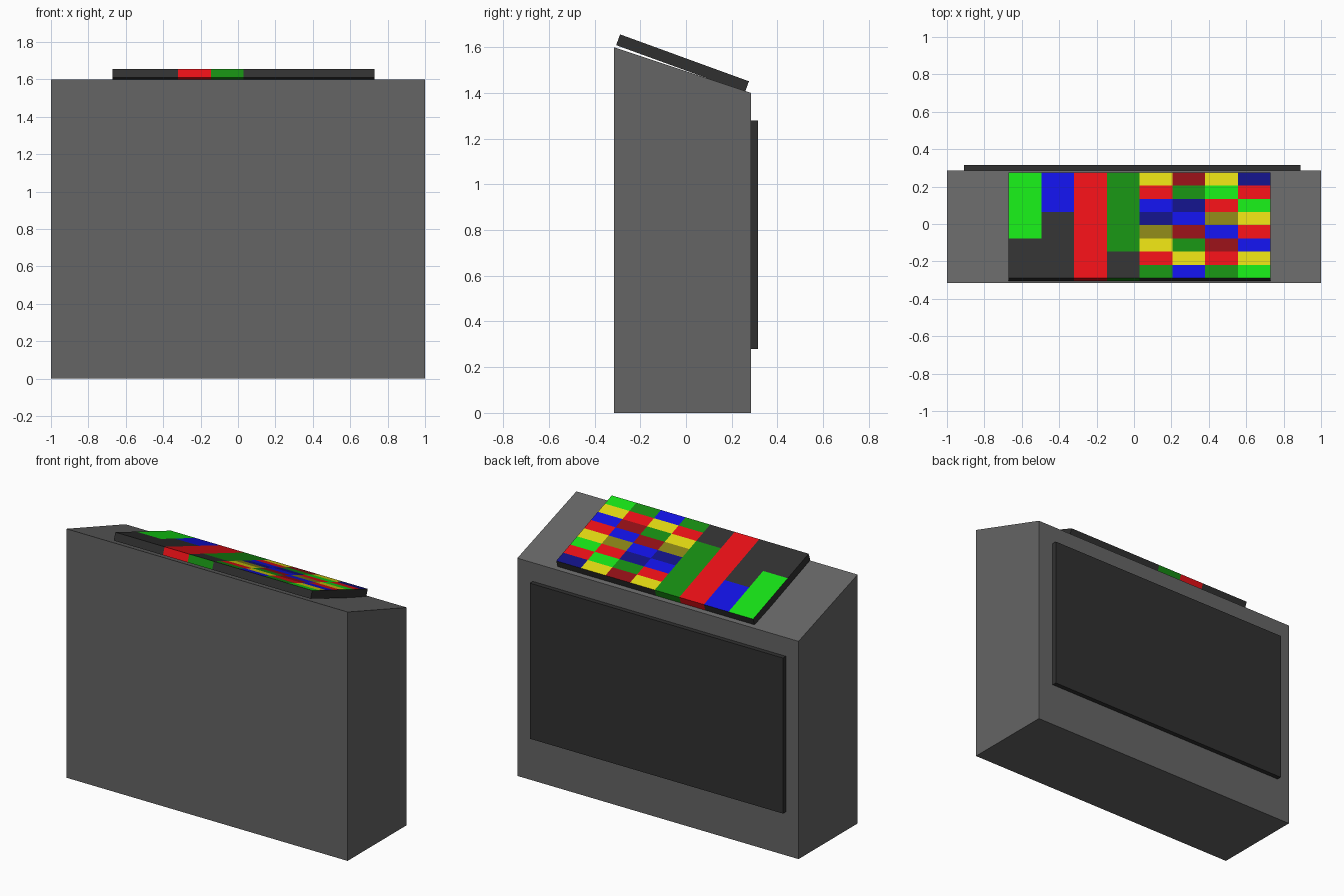
import bpy, bmesh
from math import radians
from mathutils import Matrix, Vector

if "Cube" in bpy.data.objects:
    bpy.data.objects.remove(bpy.data.objects["Cube"])

# letter -> (name, linear colour)
PALETTE = {
    'k': ("dark", (0.03, 0.03, 0.03)),
    'R': ("red", (0.8, 0.005, 0.008)), 'r': ("dark_red", (0.28, 0.005, 0.008)),
    'G': ("green", (0.008, 0.75, 0.008)), 'g': ("dark_green", (0.008, 0.26, 0.006)),
    'B': ("blue", (0.006, 0.006, 0.75)), 'b': ("navy", (0.006, 0.006, 0.23)),
    'Y': ("yellow", (0.75, 0.68, 0.006)), 'y': ("olive", (0.24, 0.22, 0.008)),
    'c': ("cabinet_grey", (0.13, 0.13, 0.13)),
}
# tile rows from the back edge to the front edge
ROWS = ["GBRgYrYb", "GBRgRgGR", "GBRgBbRG", "GkRgbByY",
        "GkRgyrBR", "kkRgYgrB", "kkRkRYRY", "kkRkgBgG"]
SIDE = "kkRgkkkk"  # stripes wrapping over front, back and underside


def material(key):
    name, rgb = PALETTE[key]
    mat = bpy.data.materials.get(name) or bpy.data.materials.new(name)
    mat.diffuse_color = (*rgb, 1)
    mat.use_nodes = True
    mat.node_tree.nodes["Principled BSDF"].inputs["Base Color"].default_value = mat.diffuse_color
    return mat


def add_object(name, bm, keys):
    bmesh.ops.recalc_face_normals(bm, faces=bm.faces)
    mesh = bpy.data.meshes.new(name)
    bm.to_mesh(mesh)
    bm.free()
    for k in keys:
        mesh.materials.append(material(k))
    obj = bpy.data.objects.new(name, mesh)
    bpy.context.collection.objects.link(obj)
    return obj


def box(size):
    bm = bmesh.new()
    bmesh.ops.create_cube(bm, size=1, matrix=Matrix.Diagonal((*size, 1)))
    return bm


# Cabinet: side profile with a sloping top, extruded across the width
bm = bmesh.new()
profile = [(-0.315, 0), (0.285, 0), (0.285, 1.4), (-0.315, 1.6)]
face = bm.faces.new([bm.verts.new((-1, y, z)) for y, z in profile])
ext = bmesh.ops.extrude_face_region(bm, geom=[face])
verts = [v for v in ext["geom"] if isinstance(v, bmesh.types.BMVert)]
bmesh.ops.translate(bm, verts=verts, vec=(2, 0, 0))
add_object("cabinet", bm, "c")

# Back panel
panel = add_object("back_panel", box((1.8, 0.04, 1.0)), "k")
panel.location = (-0.01, 0.295, 0.78)

# Tilted display slab, cut into an 8 x 8 grid of coloured tiles
W, D, T, N = 1.4, 0.6, 0.05, 8
bm = box((W, D, T))
for i in range(1, N):
    for co, no in (((W * (i / N - 0.5), 0, 0), (1, 0, 0)),
                   ((0, D * (i / N - 0.5), 0), (0, 1, 0))):
        bmesh.ops.bisect_plane(bm, geom=bm.verts[:] + bm.edges[:] + bm.faces[:],
                               plane_co=co, plane_no=no)
bm.normal_update()
keys = list("kRrGgBbYy")
for f in bm.faces:
    c = f.calc_center_median()
    col = min(N - 1, max(0, int((c.x / W + 0.5) * N)))
    row = min(N - 1, max(0, int((0.5 - c.y / D) * N)))
    if f.normal.z > 0.5:
        key = ROWS[row][col]
    elif abs(f.normal.x) > 0.5:
        key = 'k'
    else:
        key = SIDE[col]
    f.material_index = keys.index(key)
slab = add_object("display_slab", bm, keys)
slab.location = (0.03, -0.015, 1.53)
slab.rotation_euler.x = radians(-20)
